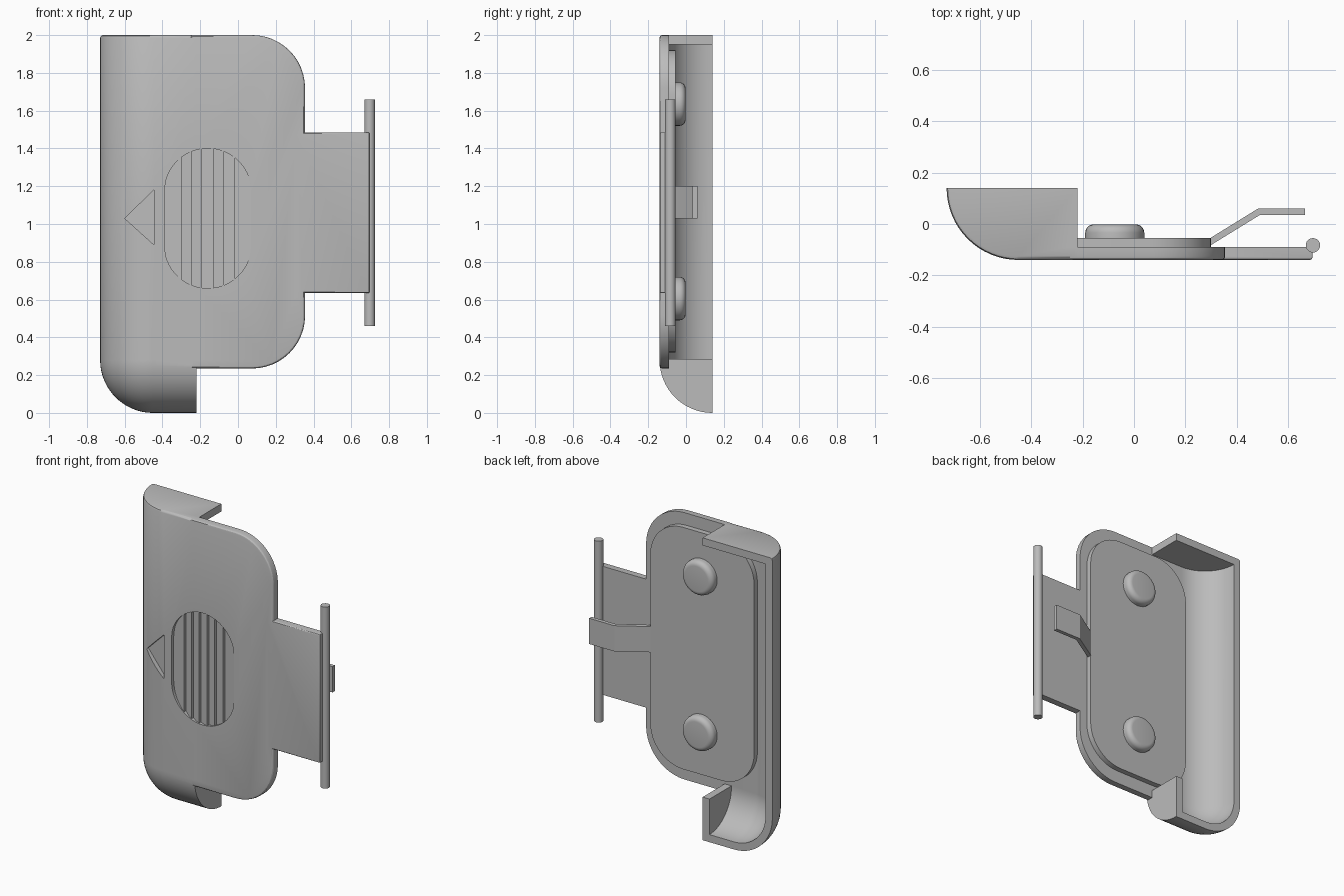
import bpy, bmesh, math
from mathutils import Vector

if "Cube" in bpy.data.objects:
    bpy.data.objects.remove(bpy.data.objects["Cube"])

grey = bpy.data.materials.new("plain grey")
grey.diffuse_color = (0.50, 0.50, 0.50, 1)
grey.use_nodes = True
grey.node_tree.nodes["Principled BSDF"].inputs["Base Color"].default_value = grey.diffuse_color


def finish(ob):
    me = ob.data
    if not me.materials:
        me.materials.append(grey)
    me.shade_smooth()
    me.set_sharp_from_angle(angle=math.radians(28))


def add_mesh(name, bm):
    bmesh.ops.recalc_face_normals(bm, faces=bm.faces)
    me = bpy.data.meshes.new(name)
    bm.to_mesh(me)
    bm.free()
    ob = bpy.data.objects.new(name, me)
    bpy.context.collection.objects.link(ob)
    finish(ob)
    return ob


def hull(name, pts):
    """Convex solid around a cloud of points."""
    bm = bmesh.new()
    for p in pts:
        bm.verts.new(p)
    bmesh.ops.remove_doubles(bm, verts=bm.verts, dist=1e-5)
    res = bmesh.ops.convex_hull(bm, input=bm.verts)
    junk = {g for g in res["geom_interior"] + res["geom_unused"] if isinstance(g, bmesh.types.BMVert)}
    bmesh.ops.delete(bm, geom=list(junk), context='VERTS')
    bmesh.ops.dissolve_limit(bm, angle_limit=0.002, verts=bm.verts, edges=bm.edges)
    return add_mesh(name, bm)


def boolean(ob, other, op):
    mod = ob.modifiers.new("bool", 'BOOLEAN')
    mod.operation, mod.solver, mod.object = op, 'EXACT', other
    bpy.context.view_layer.objects.active = ob
    bpy.ops.object.modifier_apply(modifier=mod.name)
    bpy.data.objects.remove(other, do_unlink=True)


def round_rect(x0, x1, z0, z1, rl, rr, y, inset=0.0, n=12):
    """Rectangle in the xz plane with left and right corner radii."""
    pts = []
    for sx, sz in ((1, 1), (-1, 1), (-1, -1), (1, -1)):
        r = rr if sx > 0 else rl
        cx = x1 - r if sx > 0 else x0 + r
        cz = z1 - r if sz > 0 else z0 + r
        for i in range(n + 1):
            a = math.pi / 2 * i / n
            k = max(r - inset, 0)
            ox, oz = (0, 0) if r >= inset else (-sx * (inset - r), -sz * (inset - r))
            pts.append((cx + ox + sx * k * math.cos(a), y, cz + oz + sz * k * math.sin(a)))
    return pts


def slab(name, rect, front, back, bevel):
    """Plate with a rounded front edge."""
    pts = round_rect(*rect, back)
    for i in range(4):
        a = math.pi / 2 * i / 3
        pts += round_rect(*rect, front + bevel * (1 - math.sin(a)), bevel * (1 - math.cos(a)))
    return hull(name, pts)


def shell_points(r, top, end, soft, back):
    """Quarter-round trough down the left side, turning along the bottom."""
    cx, cy, cz, n = -0.45, 0.14, 0.28, 16
    pts = [(end, back, top), (end, back, cz - r)]
    for j in range(n + 1):
        t = math.pi / 2 * j / n

        def point(rad, ang, x, z):
            d = rad * math.cos(t)
            return (x - d * math.cos(ang), cy - rad * math.sin(t), z - d * math.sin(ang))
        pts += [point(r, 0, cx, top - soft), point(r - soft, 0, cx, top)]
        pts += [point(r - 0.3 * soft, 0, cx, top - 0.3 * soft)]
        pts += [point(r, math.pi / 2 * i / n, cx, cz) for i in range(n + 1)]
        pts += [point(r, math.pi / 2, end, cz)]
    pts += [(end, cy - r, top - soft), (end, cy - r + soft, top)]
    # rim carried straight back
    pts += [(cx - r, back, top - soft), (cx - r + soft, back, top)]
    pts += [(cx - r * math.cos(a), back, cz - r * math.sin(a))
            for a in (math.pi / 2 * i / n for i in range(n + 1))]
    return pts


def box(name, x0, x1, y0, y1, z0, z1):
    return hull(name, [(x, y, z) for x in (x0, x1) for y in (y0, y1) for z in (z0, z1)])


# Body: left trough, front plate and side tab
body = hull("body", shell_points(0.28, 2.0, -0.22, 0.014, 0.14))
boolean(body, slab("plate", (-0.25, 0.355, 0.235, 2.0, 0, 0.28), -0.14, -0.09, 0.014), 'UNION')
boolean(body, slab("tab", (0.3, 0.695, 0.635, 1.485, 0, 0.004), -0.14, -0.09, 0.01), 'UNION')

# Hollow the trough and open its inner side
boolean(body, hull("cavity", shell_points(0.23, 1.95, -0.27, 0, 0.25)), 'DIFFERENCE')
boolean(body, box("opening", -0.3, 0.1, -0.09, 0.25, 0.285, 1.95), 'DIFFERENCE')

# Oval grip with stepped ridges
edges = [-0.39, -0.30, -0.245, -0.19, -0.13, -0.075, -0.015, 0.07]
for x0, x1 in zip(edges, edges[1:]):
    pts = []
    for i in range(13):
        f = i / 12
        x = x0 + (x1 - x0) * f
        h = 0.14 + math.sqrt(max(0.23 ** 2 - (x + 0.16) ** 2, 0))
        for y in (-0.17, -0.116 - 0.02 * f):
            pts += [(x, y, 1.03 + h), (x, y, 1.03 - h)]
    boolean(body, hull("ridge_cut", pts), 'DIFFERENCE')

# Arrow recess pointing left
arrow = [(-0.6, -0.2, 1.03), (-0.6, -0.08, 1.03)]
for z in (0.89, 1.18):
    arrow += [(-0.445, -0.2, z), (-0.445, -0.118, z)]
boolean(body, hull("arrow_cut", arrow), 'DIFFERENCE')
finish(body)

# Raised inner plate on the back
hull("inner_plate", [p for y in (-0.092, -0.055)
                     for p in round_rect(-0.46, 0.30, 0.32, 1.92, 0.24, 0.24, y)])


def lathe_hull(name, centre, rings, axis, n=32):
    pts = []
    for r, h in rings:
        for i in range(n):
            a = 2 * math.pi * i / n
            u, v = r * math.cos(a), r * math.sin(a)
            pts.append(Vector(centre) + Vector((u, h, v) if axis == 'Y' else (u, v, h)))
    return hull(name, pts)


# Two round studs with softened rims
soft = [(0.083 + 0.032 * math.cos(a), -0.034 + 0.032 * math.sin(a))
        for a in (math.pi / 2 * i / 6 for i in range(7))]
for label, z in (("upper_stud", 1.635), ("lower_stud", 0.605)):
    lathe_hull(label, (-0.075, 0, z), [(0.115, -0.06)] + soft, 'Y')

# Hinge pin
lathe_hull("hinge_pin", (0.697, -0.083, 0), [(0.028, 0.46), (0.028, 1.66)], 'Z', 24)

# Bent spring clip
profile = [(0.295, -0.085), (0.49, 0.035), (0.667, 0.035),
           (0.667, 0.06), (0.483, 0.06), (0.295, -0.056)]
bm = bmesh.new()
face = bm.faces.new([bm.verts.new((x, y, 1.03)) for x, y in profile])
ext = bmesh.ops.extrude_face_region(bm, geom=[face])
bmesh.ops.translate(bm, vec=(0, 0, 0.17), verts=[v for v in ext["geom"] if isinstance(v, bmesh.types.BMVert)])
add_mesh("spring_clip", bm)
